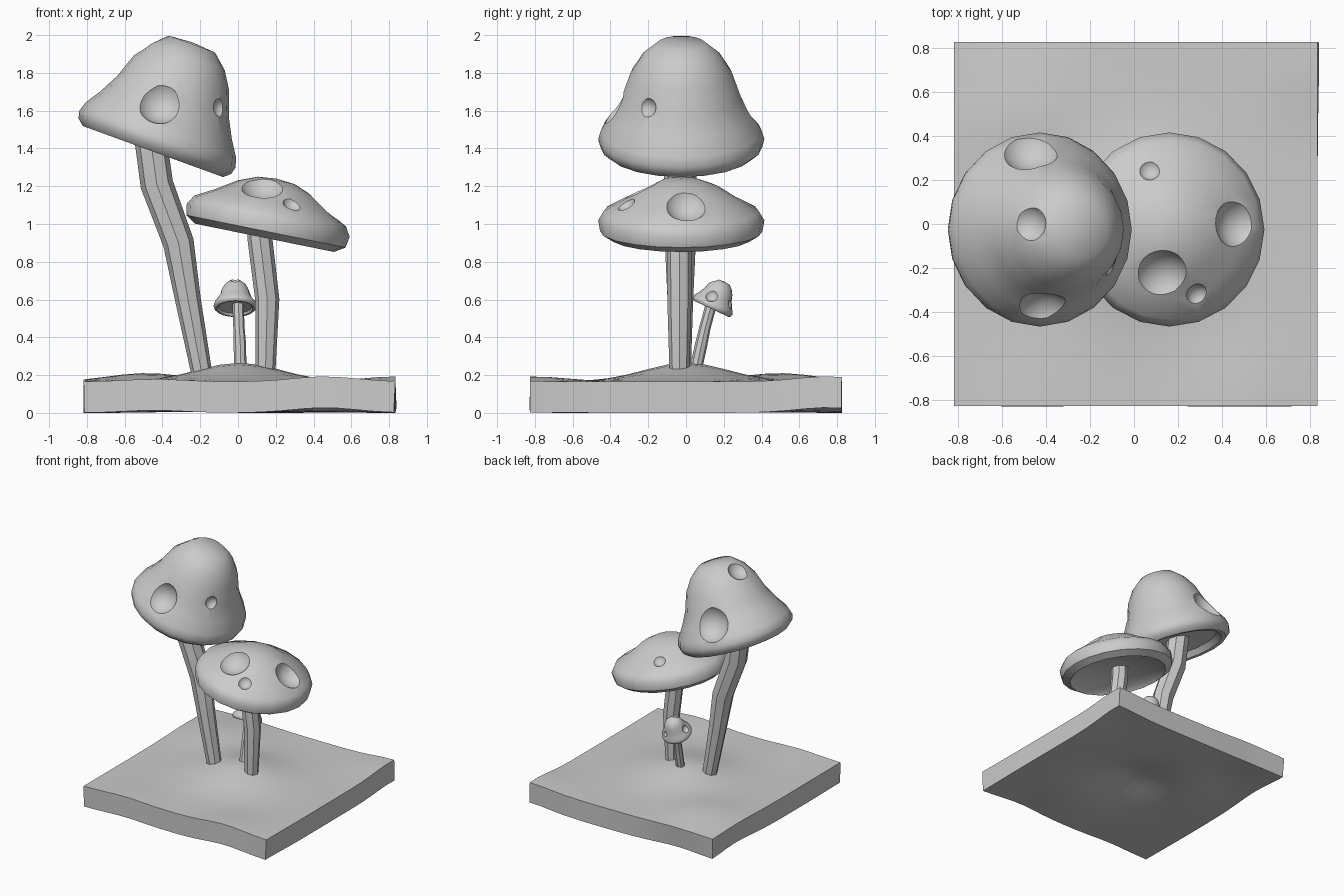
import bpy, bmesh
from math import radians, exp, sqrt
from mathutils import Matrix, Vector

cube = bpy.data.objects.get("Cube")
if cube:
    bpy.data.objects.remove(cube, do_unlink=True)

SEGMENTS = 20

# Half profiles as (radius, height), from the crown to the underside
BELL = [(0, .555), (.13, .545), (.21, .475), (.27, .38), (.315, .25), (.37, .145),
        (.425, .06), (.44, .01), (.43, -.03), (.395, -.06), (.36, -.055), (.33, -.01), (0, .03)]
DOME = [(0, .235), (.1, .225), (.2, .185), (.31, .115), (.41, .06),
        (.44, .01), (.43, -.05), (.375, -.085), (.34, -.05), (0, -.01)]


def mesh_object(name, bm):
    mesh = bpy.data.meshes.new(name)
    bm.to_mesh(mesh)
    bm.free()
    obj = bpy.data.objects.new(name, mesh)
    bpy.context.collection.objects.link(obj)
    return obj


def select_only(obj):
    bpy.ops.object.select_all(action='DESELECT')
    obj.select_set(True)
    bpy.context.view_layer.objects.active = obj


def smooth(obj, angle=42):
    select_only(obj)
    bpy.ops.object.shade_smooth_by_angle(angle=radians(angle))


def surface_point(profile, u, v):
    """Point and outward normal on the upper side of a revolved profile."""
    r = sqrt(u * u + v * v)
    for (r0, a0), (r1, a1) in zip(profile, profile[1:]):
        if r <= r1:
            break
    height = a0 + (a1 - a0) * (r - r0) / (r1 - r0)
    out = Vector((u, v, 0)) / r
    normal = out * (a0 - a1) + Vector((0, 0, r1 - r0))
    return Vector((u, v, height)), normal.normalized()


def make_cap(name, profile, place, spots):
    # Revolved body
    bm = bmesh.new()
    verts = [bm.verts.new((r, 0, a)) for r, a in profile]
    edges = [bm.edges.new(pair) for pair in zip(verts, verts[1:])]
    bmesh.ops.spin(bm, geom=verts + edges, axis=(0, 0, 1), cent=(0, 0, 0),
                   angle=radians(360), steps=SEGMENTS)
    bmesh.ops.remove_doubles(bm, verts=bm.verts, dist=.0005)
    bmesh.ops.recalc_face_normals(bm, faces=bm.faces)
    bm.transform(place)
    cap = mesh_object(name, bm)

    # Round dimples scooped out of the skin
    bm = bmesh.new()
    for u, v, size in spots:
        point, normal = surface_point(profile, u, v)
        ball = size * 1.17
        centre = point + normal * sqrt(ball * ball - size * size)
        bmesh.ops.create_uvsphere(bm, u_segments=28, v_segments=18, radius=ball,
                                  matrix=Matrix.Translation(centre))
    bm.transform(place)
    cutter = mesh_object(name + "_cutter", bm)
    cutter.hide_render = True
    cut = cap.modifiers.new("dimples", 'BOOLEAN')
    cut.operation = 'DIFFERENCE'
    cut.solver = 'EXACT'
    cut.object = cutter
    select_only(cap)
    bpy.ops.object.modifier_apply(modifier=cut.name)
    bpy.data.objects.remove(cutter, do_unlink=True)
    smooth(cap)


def make_stem(name, points):
    """Tapered bent tube through (x, y, z, radius) points."""
    curve = bpy.data.curves.new(name, 'CURVE')
    curve.dimensions = '3D'
    curve.bevel_depth = 1
    curve.bevel_resolution = 2
    curve.use_fill_caps = True
    spline = curve.splines.new('POLY')
    spline.points.add(len(points) - 1)
    for p, (x, y, z, radius) in zip(spline.points, points):
        p.co = (x, y, z, 1)
        p.radius = radius
    stem = bpy.data.objects.new(name, curve)
    bpy.context.collection.objects.link(stem)
    select_only(stem)
    bpy.ops.object.convert(target='MESH')
    smooth(bpy.context.object)


def placed(location, axis, degrees, scale=1):
    return (Matrix.Translation(location) @ Matrix.Rotation(radians(degrees), 4, axis)
            @ Matrix.Scale(scale, 4))


# Caps
make_cap("tall_cap", BELL, placed((-.43, -.025, 1.44), 'Y', 20),
         [(-.05, -.345, .115), (-.10, .345, .13), (-.21, .025, .085), (.25, -.175, .05)])
make_cap("middle_cap", DOME, placed((.158, -.025, 1.01), 'Y', 11.5),
         [(-.065, -.195, .12), (.105, -.29, .05), (.27, .025, .11), (-.115, .265, .047)])
make_cap("small_cap", BELL, placed((-.015, .14, .565), 'X', -25, .26),
         [(.34, -.1, .13), (.15, .31, .08), (-.33, -.05, .12), (0, -.17, .1)])

# Stems
make_stem("tall_stem", [(-.19, -.03, .2, .055), (-.265, -.03, .6, .068), (-.315, -.03, .9, .082),
                        (-.43, -.03, 1.21, .087), (-.47, -.03, 1.5, .085)])
make_stem("middle_stem", [(.145, -.035, .2, .052), (.155, -.035, .6, .064),
                          (.115, -.035, .93, .066), (.115, -.035, 1.06, .066)])
make_stem("small_stem", [(.012, .045, .2, .033), (.01, .08, .36, .033),
                         (.005, .1, .45, .03), (0, .135, .58, .03)])

# Ground slab: gentle mounds as (x, y, height, spread)
MOUNDS = [(0, 0, .1, .1), (.45, -.8, .028, .06), (.82, .75, .028, .06),
          (-.5, .5, .045, .08), (-.45, -.8, .014, .05)]
bm = bmesh.new()
bmesh.ops.create_grid(bm, x_segments=16, y_segments=16, size=.825)
for v in bm.verts:
    x, y = v.co.xy
    v.co.z = .165 + sum(h * exp(-((x - mx) ** 2 + (y - my) ** 2) / s) for mx, my, h, s in MOUNDS)
    v.co.x += .008
ground = mesh_object("ground", bm)
slab = ground.modifiers.new("thickness", 'SOLIDIFY')
slab.thickness = .165
slab.offset = -1
select_only(ground)
bpy.ops.object.modifier_apply(modifier=slab.name)
smooth(ground)
